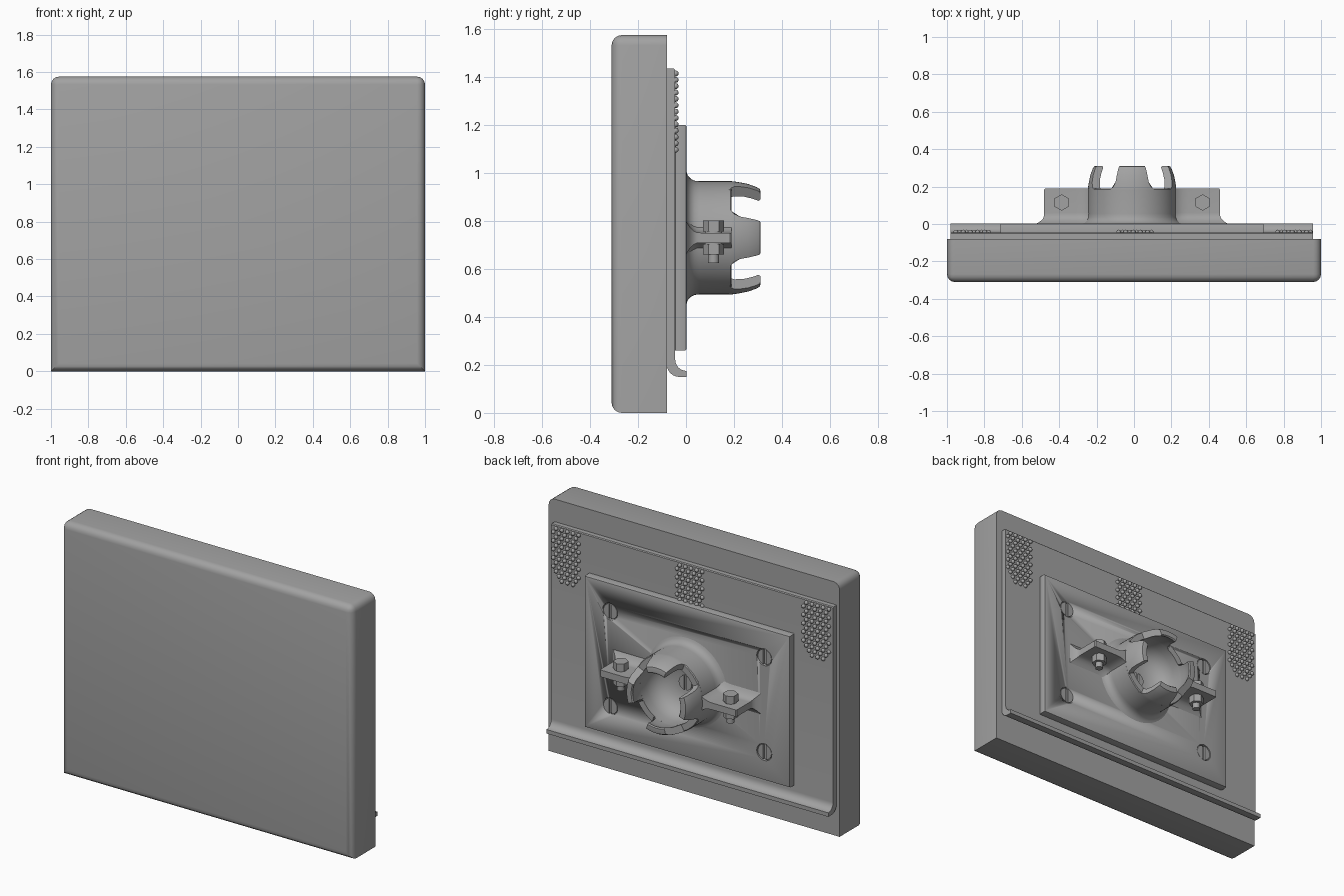
import bpy, bmesh
from math import sin, cos, pi, radians
from mathutils import Matrix

if "Cube" in bpy.data.objects:
    bpy.data.objects.remove(bpy.data.objects["Cube"])

grey = bpy.data.materials.new("neutral grey")
grey.use_nodes = True
grey.diffuse_color = (0.36, 0.36, 0.36, 1)
grey.node_tree.nodes["Principled BSDF"].inputs["Base Color"].default_value = (0.36, 0.36, 0.36, 1)

CX, CZ = -0.01, 0.73      # centre of the mount


def finish(name, bm, smooth=True):
    bmesh.ops.recalc_face_normals(bm, faces=bm.faces)
    mesh = bpy.data.meshes.new(name)
    bm.to_mesh(mesh)
    bm.free()
    mesh.materials.append(grey)
    ob = bpy.data.objects.new(name, mesh)
    bpy.context.collection.objects.link(ob)
    if smooth:
        bpy.ops.object.select_all(action='DESELECT')
        bpy.context.view_layer.objects.active = ob
        ob.select_set(True)
        bpy.ops.object.shade_smooth_by_angle(angle=radians(35))
    return ob


def loft(name, rings, closed=False):
    """Skin a list of closed rings; cap the ends or join last to first."""
    bm = bmesh.new()
    vs = [[bm.verts.new(p) for p in ring] for ring in rings]
    n = len(vs[0])
    pairs = list(zip(vs, vs[1:])) + ([(vs[-1], vs[0])] if closed else [])
    for a, b in pairs:
        for i in range(n):
            j = (i + 1) % n
            bm.faces.new((a[i], a[j], b[j], b[i]))
    if not closed:
        bm.faces.new(vs[0])
        bm.faces.new(vs[-1])
    return finish(name, bm)


def box(name, lo, hi, radius, pick, segments=4):
    """Box with the picked edges rounded."""
    bm = bmesh.new()
    bmesh.ops.create_cube(bm, size=1)
    for v in bm.verts:
        v.co = [lo[k] + (v.co[k] + 0.5) * (hi[k] - lo[k]) for k in range(3)]
    edges = [e for e in bm.edges if pick((e.verts[0].co + e.verts[1].co) / 2)]
    bmesh.ops.bevel(bm, geom=edges, offset=radius, segments=segments,
                    profile=0.5, affect='EDGES')
    return finish(name, bm)


def prism(name, x, y, z, r, depth, sides, axis):
    """Cylinder or hexagon centred on a point, along Y or Z."""
    bm = bmesh.new()
    turn = Matrix.Rotation(pi / 2, 4, 'X') if axis == 'Y' else Matrix()
    bmesh.ops.create_cone(bm, cap_ends=True, segments=sides, radius1=r, radius2=r,
                          depth=depth, matrix=Matrix.Translation((x, y, z)) @ turn)
    return finish(name, bm)


def around(r, y, a):
    return (CX + r * cos(a), y, CZ + r * sin(a))


# Main panel, rounded at the front edges and upper corners
box("panel", (-1, -0.31, 0), (1, -0.08, 1.575), 0.042,
    lambda c: c.y < -0.3 or (abs(c.x) > 0.9 and c.z > 1.5))

# Back sheet with an outward curled lip along the bottom
arc = [i * pi / 12 for i in range(7)]
sheet = [(-0.08, 1.435), (-0.05, 1.435), (-0.045, 1.43)]
sheet += [(0.002 - 0.047 * cos(a), 0.222 - 0.047 * sin(a)) for a in arc]
sheet += [(-0.028 - 0.052 * sin(a), 0.202 - 0.052 * cos(a)) for a in arc]
# the outer curve starts under the lip edge
sheet.insert(10, (0.002, 0.15))
loft("back_sheet", [[(x, y, z) for y, z in sheet] for x in (-0.98, 0.958)])

# Mounting plate with four counterbored screw holes
plate = box("mounting_plate", (CX - 0.705, -0.047, 0.26), (CX + 0.705, 0.003, 1.2), 0.008,
            lambda c: c.y > 0 or (abs(c.x) > 0.6 and abs(c.z - CZ) < 0.1), 2)
screws = [(CX + sx * 0.53, CZ + sz * 0.295) for sx in (-1, 1) for sz in (-1, 1)]


def screw(name, x, y, z, r):
    """Slotted head made from two half discs and a slot floor."""
    for side in (-1, 1):
        ring = []
        for i in range(13):
            a = -1.38 + 2.76 * i / 12
            ring.append((x + side * r * cos(a), z + r * sin(a)))
        loft(name + "_half", [[(px, yy, pz) for px, pz in ring] for yy in (y - 0.016, y)])
    prism(name + "_slot_floor", x, y - 0.014, z, r, 0.008, 24, 'Y')


for x, z in screws:
    cutter = prism("hole_cutter", x, 0.003, z, 0.052, 0.04, 32, 'Y')
    mod = plate.modifiers.new("hole", 'BOOLEAN')
    mod.operation = 'DIFFERENCE'
    mod.solver = 'EXACT'
    mod.object = cutter
    bpy.context.view_layer.objects.active = plate
    bpy.ops.object.modifier_apply(modifier=mod.name)
    bpy.data.objects.remove(cutter)
    screw("plate_screw", x, 0.0, z, 0.047)

# Round socket: flared base, straight wall and a bowl inside
profile = [(0.285, 0), (0.262, 0.006), (0.246, 0.02), (0.238, 0.036), (0.236, 0.055),
           (0.236, 0.185), (0.231, 0.19), (0.192, 0.19), (0.195, 0.13), (0.185, 0.08),
           (0.16, 0.045), (0.12, 0.02), (0.07, 0.008), (0.001, 0.006), (0.001, 0)]
loft("socket", [[around(r, y, 2 * pi * k / 64) for r, y in profile] for k in range(64)], True)
screw("socket_screw", CX, 0.022, CZ, 0.045)

# Four inward curving claws on the socket rim (radius, y, half angle)
claw = [(0.236, 0.18, 32), (0.236, 0.19, 28), (0.235, 0.2, 25), (0.231, 0.225, 22.5),
        (0.224, 0.26, 21.5), (0.211, 0.295, 20.5), (0.203, 0.308, 20), (0.195, 0.31, 19.5),
        (0.17, 0.31, 19.5), (0.164, 0.303, 20), (0.176, 0.275, 21.5), (0.186, 0.24, 22.5),
        (0.191, 0.2, 25), (0.192, 0.19, 28), (0.192, 0.18, 32)]
for q in range(4):
    loft("claw", [[around(r, y, q * pi / 2 + radians(h) * (k / 6 - 1)) for r, y, h in claw]
                  for k in range(13)])

# Clamp wings with filleted roots, each carrying a bolt
def flare(d, size):
    return max(0, 1 - d / size) ** 2.2


for side, name in ((1, "left"), (-1, "right")):
    rings = []
    for y in (0, 0.008, 0.018, 0.03, 0.045, 0.06, 0.183, 0.19):
        tip = 0.47 + 0.045 * flare(y, 0.05) - (0.005 if y > 0.185 else 0)
        xs = [0.2, 0.22, 0.235, 0.25, 0.27, 0.3, tip - 0.004, tip]
        hz = [0.021 + 0.05 * flare(y, 0.055) + 0.05 * flare(x - 0.2, 0.1) for x in xs]
        top = [(CX + side * x, y, CZ + h) for x, h in zip(xs, hz)]
        low = [(CX + side * x, y, CZ - h) for x, h in zip(xs, hz)]
        rings.append(top + low[::-1])
    loft(name + "_wing", rings)
    bx = CX + side * 0.377
    for part, dz, r, depth, sides in (("bolt_head", 0.049, 0.044, 0.045, 6),
                                      ("bolt_washer", 0.024, 0.036, 0.012, 24),
                                      ("nut_washer", -0.024, 0.036, 0.012, 24),
                                      ("nut", -0.048, 0.044, 0.045, 6),
                                      ("bolt_shank", -0.07, 0.023, 0.07, 24)):
        prism(name + "_" + part, bx, 0.115, CZ + dz, r, depth, sides, 'Z')

# Three patches of staggered bumps with rounded lower ends
bm = bmesh.new()
for centre in (-0.865, 0.005, 0.855):
    for row in range(13):
        z = 1.415 - row * 0.0265
        for col in range(5):
            dx = (col - 2) * 0.044 + (0.011 if row % 2 else -0.011)
            drop = max(0, 1.19 - z)
            if (dx / 0.115) ** 2 + (drop / 0.11) ** 2 < 1:
                bmesh.ops.create_icosphere(
                    bm, subdivisions=2, radius=0.0125,
                    matrix=Matrix.Translation((centre + dx * 0.88, -0.043, z)))
finish("grip_bumps", bm)
